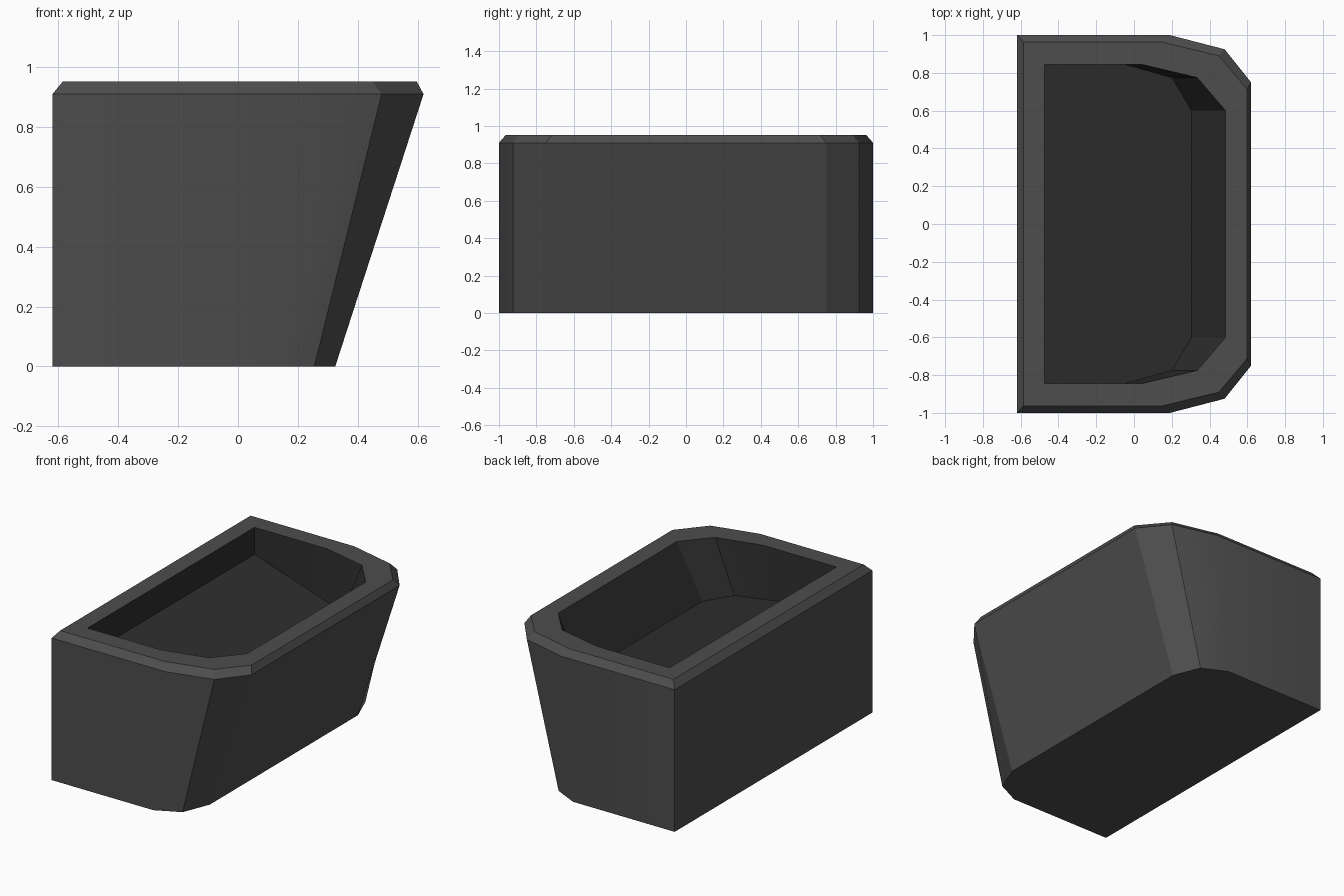
import bpy, bmesh, math

if "Cube" in bpy.data.objects:
    bpy.data.objects.remove(bpy.data.objects["Cube"])


def material(name, v):
    m = bpy.data.materials.new(name)
    m.diffuse_color = (v, v, v, 1)
    m.use_nodes = True
    m.node_tree.nodes["Principled BSDF"].inputs["Base Color"].default_value = m.diffuse_color
    return m


# Half outlines (x, y, z) from the flat back to the rounded front corner
BASE = [(-.62, 1, 0), (.10, 1, 0), (.255, .925, 0), (.325, .75, 0)]
SHOULDER = [(-.62, 1, .91), (.19, 1, .91), (.48, .925, .91), (.62, .75, .91)]
RIM = [(-.585, .963, .953), (.15, .963, .953), (.45, .89, .953), (.597, .715, .953)]
MOUTH = [(-.475, .845, .953), (.04, .845, .953), (.335, .775, .953), (.485, .60, .953)]
FLOOR = [(-.475, .845, .78), (-.05, .845, .62), (.20, .775, .617), (.305, .60, .617)]

bm = bmesh.new()


def ring(half):
    """Mirror a half outline across y into a closed counter-clockwise ring."""
    pts = [(x, -y, z) for x, y, z in half] + half[::-1]
    return [bm.verts.new(p) for p in pts]


# Shell: bridge the outlines, then cap the base and the cavity floor
rings = [ring(h) for h in (BASE, SHOULDER, RIM, MOUTH, FLOOR)]
n = len(rings[0])
for level, (a, b) in enumerate(zip(rings, rings[1:])):
    for i in range(n):
        j = (i + 1) % n
        f = bm.faces.new((a[i], a[j], b[j], b[i]))
        f.material_index = 1 if level == 3 else 0
bm.faces.new(rings[0][::-1])
bm.faces.new(rings[-1]).material_index = 1
bm.normal_update()

mesh = bpy.data.meshes.new("bin_shell")
bm.to_mesh(mesh)
bm.free()
mesh.materials.append(material("dark grey", .075))
mesh.materials.append(material("cavity charcoal", .027))
obj = bpy.data.objects.new("bin_shell", mesh)
bpy.context.collection.objects.link(obj)

# Soften only the shallow side bends
bpy.context.view_layer.objects.active = obj
obj.select_set(True)
bpy.ops.object.shade_smooth_by_angle(angle=math.radians(20))
